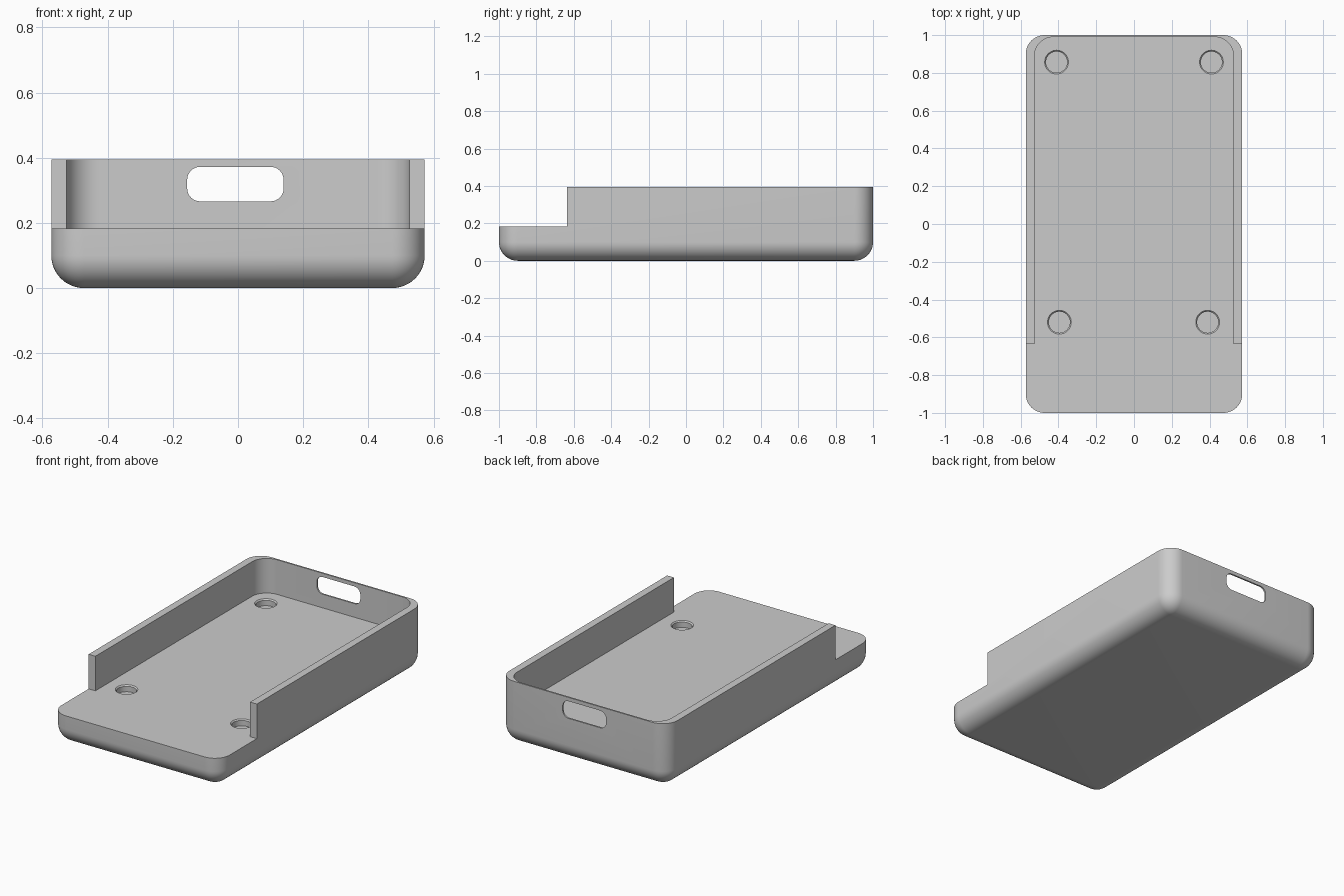
import bpy, bmesh, math

if "Cube" in bpy.data.objects:
    bpy.data.objects.remove(bpy.data.objects["Cube"])

HALF_X, HALF_Y, HEIGHT, FLOOR, R = 0.573, 1.0, 0.395, 0.182, 0.1

grey = bpy.data.materials.new("plain grey")
grey.diffuse_color = (0.6, 0.6, 0.6, 1)
grey.use_nodes = True
grey.node_tree.nodes["Principled BSDF"].inputs["Base Color"].default_value = grey.diffuse_color


def rounded_rect(hx, hy, r, seg=12, cx=0, cy=0):
    """Counter-clockwise outline of a rectangle with round corners."""
    pts = []
    for k, (sx, sy) in enumerate([(1, 1), (-1, 1), (-1, -1), (1, -1)]):
        for i in range(seg + 1):
            a = math.pi / 2 * (k + i / seg)
            pts.append((cx + sx * (hx - r) + r * math.cos(a),
                        cy + sy * (hy - r) + r * math.sin(a)))
    return pts


def loft(name, rings):
    """Closed solid through a list of equally long 3D outlines."""
    bm = bmesh.new()
    loops = [[bm.verts.new(p) for p in ring] for ring in rings]
    n = len(loops[0])
    bm.faces.new(loops[0][::-1])
    bm.faces.new(loops[-1])
    for a, b in zip(loops, loops[1:]):
        for i in range(n):
            j = (i + 1) % n
            bm.faces.new((a[i], a[j], b[j], b[i]))
    bmesh.ops.remove_doubles(bm, verts=bm.verts, dist=1e-5)
    bmesh.ops.recalc_face_normals(bm, faces=bm.faces)
    mesh = bpy.data.meshes.new(name)
    bm.to_mesh(mesh)
    bm.free()
    mesh.materials.append(grey)
    ob = bpy.data.objects.new(name, mesh)
    bpy.context.collection.objects.link(ob)
    return ob


def at_z(outline, z):
    return [(x, y, z) for x, y in outline]


def cut(target, cutter):
    """Subtract the cutter and remove it."""
    mod = target.modifiers.new("cut", 'BOOLEAN')
    mod.operation, mod.solver, mod.object = 'DIFFERENCE', 'EXACT', cutter
    bpy.context.view_layer.objects.active = target
    bpy.ops.object.modifier_apply(modifier=mod.name)
    bpy.data.objects.remove(cutter)


# Tray body: rounded block with a full round along the bottom edge
rings = []
for i in range(13):
    a = math.pi / 2 * i / 12
    inset = R * (1 - math.sin(a))
    rings.append(at_z(rounded_rect(HALF_X - inset, HALF_Y - inset, R - inset),
                      R * (1 - math.cos(a))))
rings.append(at_z(rounded_rect(HALF_X, HALF_Y, R), HEIGHT))
tray = loft("tray", rings)

# Cavity with round back corners, opening into the low front shelf
back = rounded_rect(0.527, 0.99, 0.1)[:26]
cavity = back + [(-0.527, -0.635), (-0.8, -0.635), (-0.8, -1.2),
                 (0.8, -1.2), (0.8, -0.635), (0.527, -0.635)]
cut(tray, loft("cavity_cutter", [at_z(cavity, FLOOR), at_z(cavity, 0.6)]))

# Rounded slot through the back wall
slot = rounded_rect(0.148, 0.053, 0.04, 8, -0.008, 0.319)
cut(tray, loft("slot_cutter", [[(x, y, z) for x, z in slot] for y in (0.9, 1.1)]))

# Four shallow round recesses with a chamfered rim
for cx, cy in [(-0.41, 0.857), (0.41, 0.857), (-0.395, -0.52), (0.39, -0.52)]:
    profile = [(0.056, FLOOR - 0.04), (0.056, FLOOR - 0.007),
               (0.063, FLOOR), (0.063, FLOOR + 0.05)]
    cut(tray, loft("recess_cutter", [at_z(rounded_rect(r, r, r, 10, cx, cy), z)
                                     for r, z in profile]))

# Smooth rounds, crisp rims
bpy.ops.object.select_all(action='DESELECT')
tray.select_set(True)
bpy.context.view_layer.objects.active = tray
bpy.ops.object.shade_smooth_by_angle(angle=math.radians(30))
